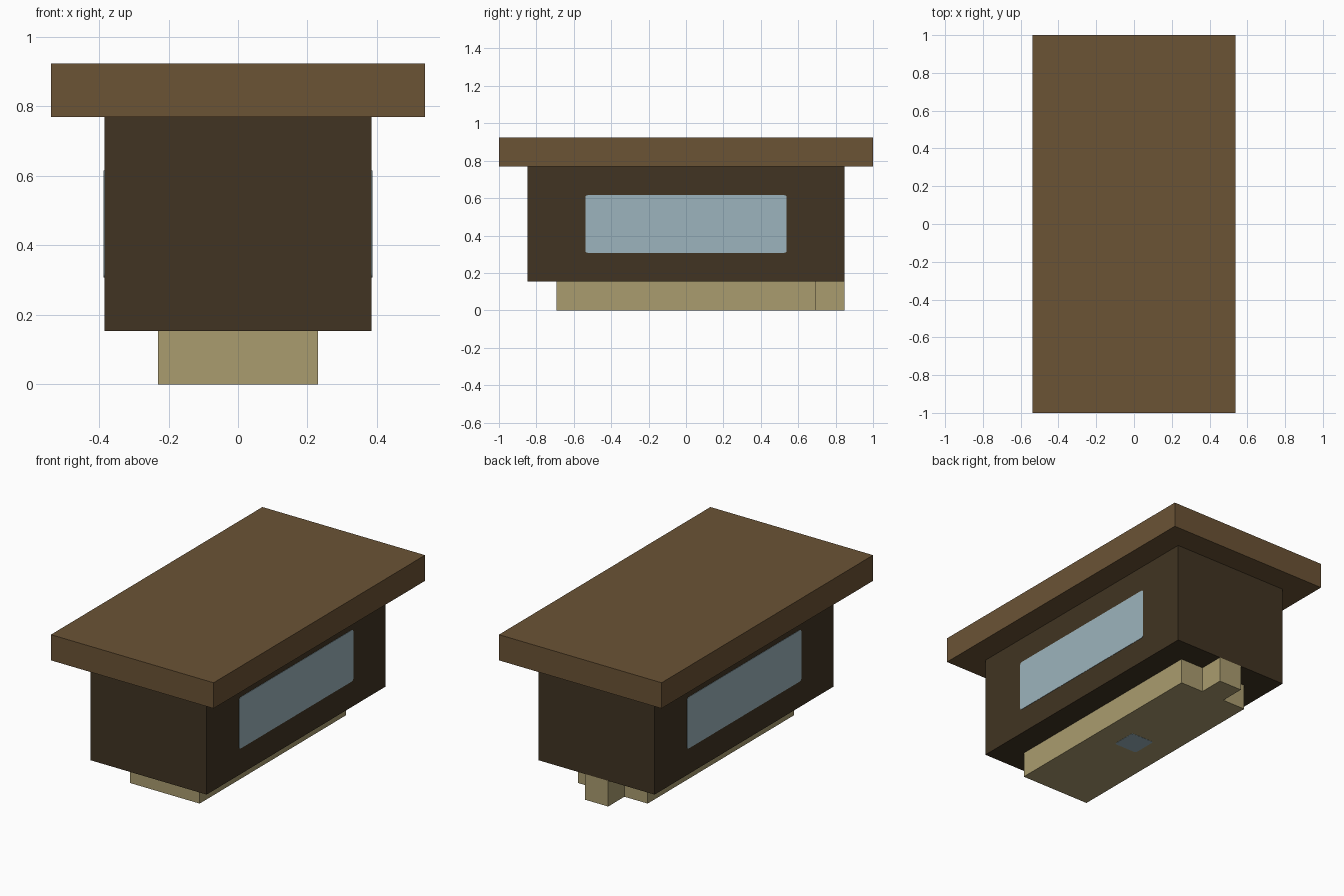
import bpy
import bmesh
from mathutils import Vector

cube = bpy.data.objects.get("Cube")
if cube:
    bpy.data.objects.remove(cube, do_unlink=True)

U = 1 / 13  # module: every part is a whole number of these


def material(name, rgb):
    """Flat material from an sRGB colour."""
    linear = [((c / 255 + 0.055) / 1.055) ** 2.4 for c in rgb]
    mat = bpy.data.materials.new(name)
    mat.use_nodes = True
    mat.diffuse_color = (*linear, 1)
    bsdf = mat.node_tree.nodes["Principled BSDF"]
    bsdf.inputs["Base Color"].default_value = (*linear, 1)
    bsdf.inputs["Roughness"].default_value = 0.8
    return mat


def finish(name, bm, mat):
    bmesh.ops.recalc_face_normals(bm, faces=bm.faces)
    mesh = bpy.data.meshes.new(name)
    bm.to_mesh(mesh)
    bm.free()
    mesh.materials.append(mat)
    obj = bpy.data.objects.new(name, mesh)
    bpy.context.collection.objects.link(obj)
    return obj


def box(name, low, high, mat, round_axis=None, radius=0.012):
    """Box between two corners; edges along round_axis can be rounded."""
    low, high = Vector(low), Vector(high)
    bm = bmesh.new()
    bmesh.ops.create_cube(bm, size=1)
    for v in bm.verts:
        v.co = (low + high) / 2 + v.co * (high - low)
    if round_axis is not None:
        edges = [e for e in bm.edges
                 if abs(e.verts[0].co[round_axis] - e.verts[1].co[round_axis]) > 1e-5]
        bmesh.ops.bevel(bm, geom=edges, offset=radius, segments=3,
                        profile=0.5, affect='EDGES')
    return finish(name, bm, mat)


roof_brown = material("roof brown", (107, 83, 53))
dark_wood = material("dark wood", (65, 52, 34))
tan = material("tan", (170, 156, 111))
glass = material("pale blue glass", (156, 180, 189))

# Stacked main parts
box("roof_slab", (-7*U, -13*U, 10*U), (7*U, 13*U, 12*U), roof_brown)
box("body", (-5*U, -11*U, 2*U), (5*U, 11*U, 10*U), dark_wood)
box("base", (-3*U, -9*U, 0), (3*U, 9*U, 2*U), tan)
box("rear_tab", (-U, 9*U, 0), (U, 11*U, 2*U), tan)

# Window plates on both long sides
T = 0.002
for side, name in ((-1, "right_window"), (1, "left_window")):
    x = side * 5 * U
    box(name, (x - T, -7*U, 4*U), (x + T, 7*U, 8*U), glass, round_axis=0)

# Small pane under the base
box("bottom_pane", (-U, -U, 0), (U, U, T), glass, round_axis=2)
bpy.data.objects["bottom_pane"].location.z = -T / 2
